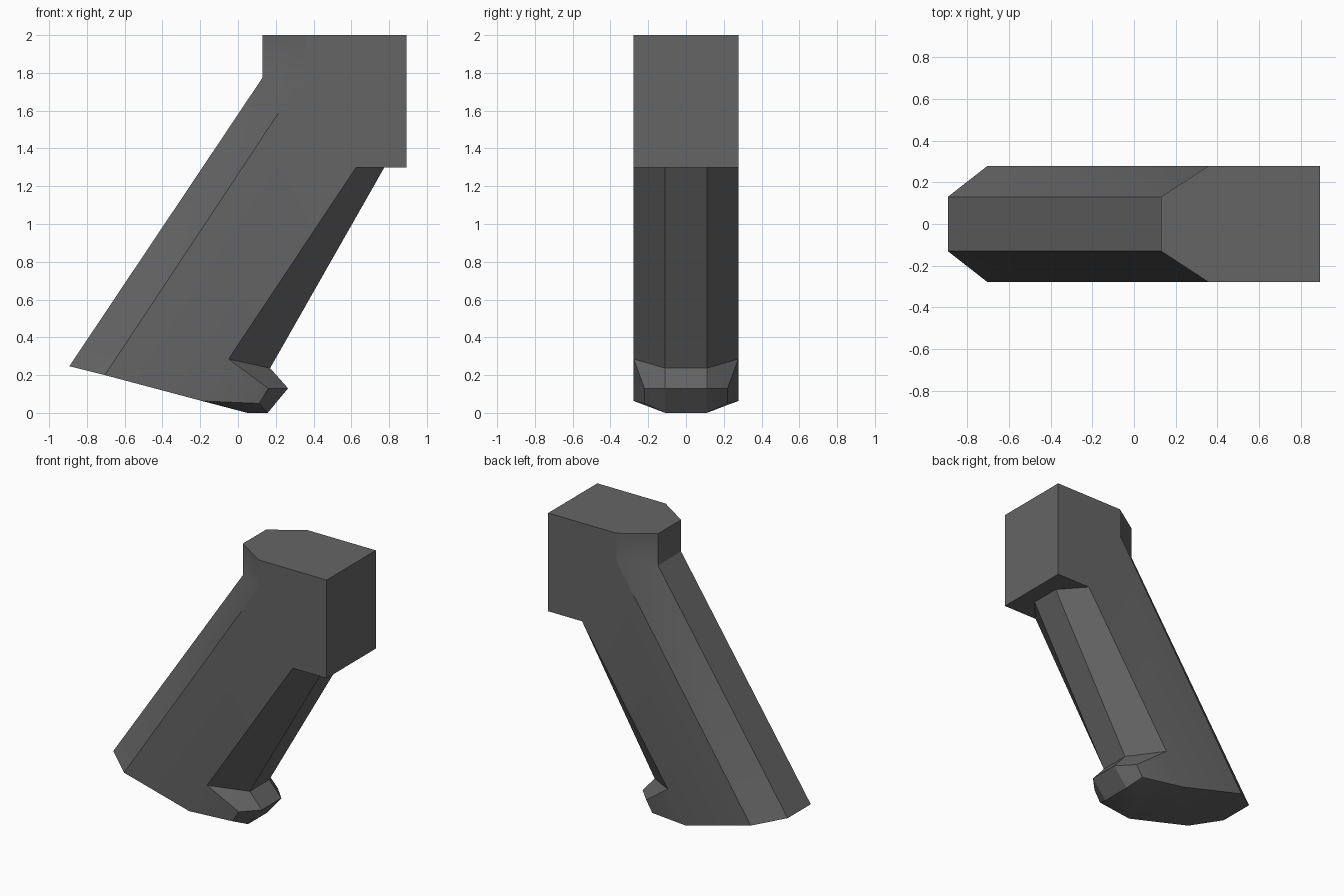
import bpy
import bmesh
import math

cube = bpy.data.objects.get("Cube")
if cube:
    bpy.data.objects.remove(cube, do_unlink=True)

# One dark grey for the whole grip
grey = bpy.data.materials.new("dark grey")
grey.use_nodes = True
colour = (0.13, 0.13, 0.132, 1)
grey.diffuse_color = colour
grey.node_tree.nodes["Principled BSDF"].inputs["Base Color"].default_value = colour

# Corner points: x, half width, z
W, BACK, FRONT, TOE = 0.277, 0.13, 0.11, 0.22
corners = {
    "top_front": (0.893, W, 2.0),
    "top_shoulder": (0.355, W, 2.0),
    "top_back": (0.13, BACK, 2.0),
    "knee_back": (0.13, BACK, 1.775),
    "knee_side": (0.355, W, 1.80),
    "heel_back": (-0.893, BACK, 0.247),
    "heel_side": (-0.705, W, 0.2),
    "sole_side": (-0.19, W, 0.063),
    "sole_mid": (0.05, FRONT, 0.0),
    "sole_tip": (0.157, FRONT, 0.0),
    "toe_tip": (0.265, FRONT, 0.13),
    "toe_side": (0.16, TOE, 0.13),
    "toe_low": (0.112, TOE, 0.05),
    "neck_front": (0.17, FRONT, 0.237),
    "neck_side": (-0.05, W, 0.285),
    "under_front": (0.775, FRONT, 1.3),
    "under_side": (0.625, W, 1.3),
    "block_low": (0.893, W, 1.3),
}

# Loop of corners joined straight across the width
loop = ["top_front", "top_shoulder", "top_back", "knee_back", "heel_back",
        "heel_side", "sole_side", "sole_mid", "sole_tip", "toe_tip",
        "neck_front", "under_front", "block_low"]

# Faces repeated on both sides
side_faces = [
    "top_front top_shoulder knee_side heel_side sole_side neck_side under_side block_low",
    "top_shoulder top_back knee_back knee_side",
    "knee_back heel_back heel_side knee_side",
    "under_side under_front neck_front neck_side",
    "under_side under_front block_low",
    "neck_side neck_front toe_side",
    "neck_front toe_tip toe_side",
    "neck_side toe_side toe_low sole_side",
    "toe_side toe_tip sole_tip toe_low",
    "sole_side toe_low sole_tip sole_mid",
]

bm = bmesh.new()
sides = [{n: bm.verts.new((x, s * y, z)) for n, (x, y, z) in corners.items()}
         for s in (-1, 1)]
right, left = sides
for a, b in zip(loop, loop[1:] + loop[:1]):
    bm.faces.new((right[a], right[b], left[b], left[a]))
for side in sides:
    for names in side_faces:
        bm.faces.new([side[n] for n in names.split()])

# Merge the strips that lie in one plane
bmesh.ops.dissolve_limit(bm, angle_limit=math.radians(1),
                         verts=bm.verts, edges=bm.edges)
bmesh.ops.recalc_face_normals(bm, faces=bm.faces)

mesh = bpy.data.meshes.new("pistol_grip")
bm.to_mesh(mesh)
bm.free()
mesh.materials.append(grey)
grip = bpy.data.objects.new("pistol_grip", mesh)
bpy.context.collection.objects.link(grip)

bpy.ops.object.select_all(action="DESELECT")
grip.select_set(True)
bpy.context.view_layer.objects.active = grip
bpy.ops.object.shade_smooth_by_angle(angle=math.radians(30))
